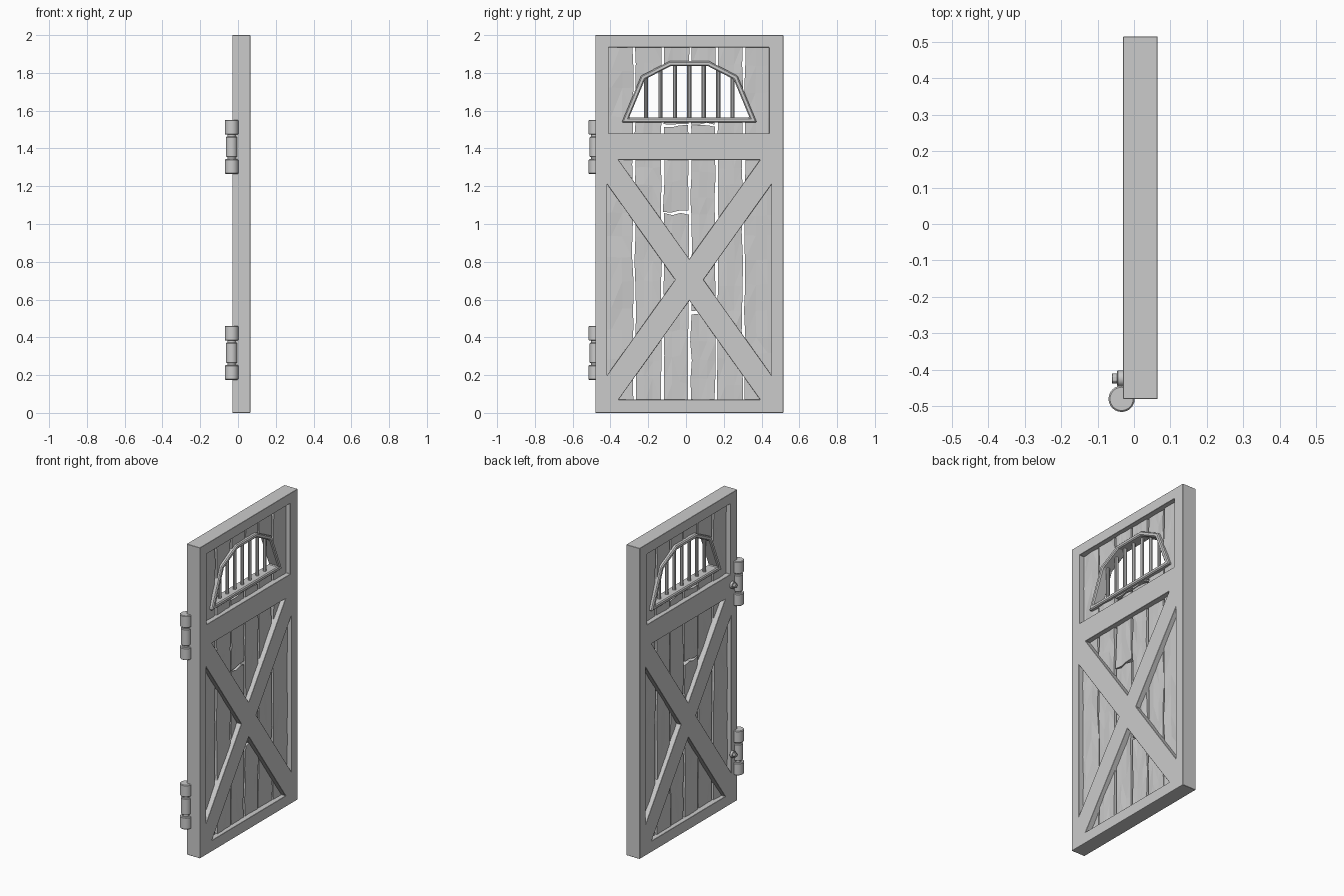
import bpy, bmesh, math, random
from mathutils import Vector

random.seed(4)
if "Cube" in bpy.data.objects:
    bpy.data.objects.remove(bpy.data.objects["Cube"], do_unlink=True)

grey = bpy.data.materials.new("plain_grey")
grey.use_nodes = True
GREY = (0.6, 0.6, 0.6, 1)
grey.diffuse_color = GREY
grey.node_tree.nodes["Principled BSDF"].inputs["Base Color"].default_value = GREY

MID_X = 0.0175          # middle of the door thickness
MID_Y = 0.0175          # middle of the door width


def finish(bm, name):
    bmesh.ops.recalc_face_normals(bm, faces=bm.faces)
    mesh = bpy.data.meshes.new(name)
    bm.to_mesh(mesh)
    bm.free()
    mesh.materials.append(grey)
    obj = bpy.data.objects.new(name, mesh)
    bpy.context.collection.objects.link(obj)
    return obj


def prism(name, outline, half):
    """Extrude a (y, z) outline through the door, centred on its thickness."""
    bm = bmesh.new()
    face = bm.faces.new([bm.verts.new((MID_X - half, y, z)) for y, z in outline])
    geom = bmesh.ops.extrude_face_region(bm, geom=[face])["geom"]
    bmesh.ops.translate(bm, vec=(half * 2, 0, 0),
                        verts=[v for v in geom if isinstance(v, bmesh.types.BMVert)])
    return finish(bm, name)


def rect(y0, y1, z0, z1):
    return [(y0, z0), (y1, z0), (y1, z1), (y0, z1)]


def inset(outline, d):
    """Move every side of a counter-clockwise outline inwards by d."""
    pts = [Vector(p) for p in outline]
    result = []
    for i, p in enumerate(pts):
        a = (p - pts[i - 1]).normalized()
        b = (pts[(i + 1) % len(pts)] - p).normalized()
        na, nb = Vector((-a.y, a.x)), Vector((-b.y, b.x))
        result.append(p + (na + nb) * d / (1 + na.dot(nb)))
    return result


def cut(obj, cutter):
    mod = obj.modifiers.new("opening", 'BOOLEAN')
    mod.operation = 'DIFFERENCE'
    mod.solver = 'EXACT'
    mod.object = cutter
    cutter.hide_render = True
    cutter.hide_set(True)
    cutter.display_type = 'WIRE'


def bevel(obj, width):
    mod = obj.modifiers.new("chamfer", 'BEVEL')
    mod.width = width
    mod.segments = 1
    mod.limit_method = 'ANGLE'


# Door frame: one slab with a top opening and four triangles round the X brace
frame = prism("door_frame", rect(-0.48, 0.515, 0, 2), 0.0475)
cross_z = 0.705
openings = {
    "top": rect(-0.41, 0.44, 1.48, 1.935),
    "upper": [(MID_Y - 0.375, 1.34), (MID_Y, 0.815), (MID_Y + 0.375, 1.34)],
    "lower": [(MID_Y - 0.375, 0.07), (MID_Y + 0.375, 0.07), (MID_Y, 0.595)],
}
for side, name in ((-1, "near"), (1, "far")):
    openings[name] = [(MID_Y + side * 0.435, cross_z - 0.505),
                      (MID_Y + side * 0.075, cross_z),
                      (MID_Y + side * 0.435, cross_z + 0.505)]
for name, outline in openings.items():
    cut(frame, prism(name + "_opening_cutter", outline, 0.2))
bevel(frame, 0.009)

# Window surround
half_arch = [(0.358, 1.537), (0.255, 1.785), (0.105, 1.862)]
arch = [(MID_Y + y, z) for y, z in half_arch]
arch += [(MID_Y - y, z) for y, z in reversed(half_arch)]
window = prism("window_frame", arch, 0.037)
cut(window, prism("window_hole_cutter", inset(arch, 0.026), 0.2))
bevel(window, 0.006)
plank_cutter = prism("plank_window_cutter", inset(arch, 0.012), 0.2)

# Window bars
for i in range(7):
    y = MID_Y + (i - 3) * 0.0765
    top = 1.848 if abs(i - 3) < 2 else 1.83 if abs(i - 3) == 2 else 1.795
    bpy.ops.mesh.primitive_cylinder_add(vertices=10, radius=0.011, depth=top - 1.55,
                                        location=(MID_X, y, (top + 1.55) / 2))
    bar = bpy.context.object
    bar.name = f"window_bar_{i + 1}"
    bar.data.materials.append(grey)
    bpy.ops.object.shade_smooth_by_angle()


# Rough planks: rows of jittered points give ragged edges and hewn faces
def plank(name, y0, y1, z0, z1):
    rows = max(2, round((z1 - z0) / 0.13))
    cols = 3
    bm = bmesh.new()
    grids = []
    lean = [random.uniform(-0.004, 0.004) for _ in range(2)]
    edges = [(random.uniform(0, 0.009), random.uniform(0, 0.009)) for _ in range(rows + 1)]
    heights = [random.uniform(-0.025, 0.025) if 0 < r < rows else 0 for r in range(rows + 1)]
    ends = [random.uniform(-0.006, 0.006) for _ in range(cols + 1)]
    for side in (-1, 1):
        grid = []
        for r in range(rows + 1):
            a, b = y0 + 0.002 + edges[r][0], y1 - 0.002 - edges[r][1]
            z = z0 + (z1 - z0) * r / rows + heights[r]
            grid.append([bm.verts.new((
                MID_X + side * (0.017 + random.uniform(-0.004, 0.003)) + lean[0],
                a + (b - a) * c / cols, z + ends[c])) for c in range(cols + 1)])
        grids.append(grid)
        for r in range(rows):
            for c in range(cols):
                bm.faces.new((grid[r][c], grid[r][c + 1], grid[r + 1][c + 1], grid[r + 1][c]))
    rims = [[g[0] + [row[-1] for row in g[1:]] + g[-1][-2::-1]
             + [row[0] for row in g[-2:0:-1]] for g in grids]][0]
    count = len(rims[0])
    for i in range(count):
        j = (i + 1) % count
        bm.faces.new((rims[0][i], rims[0][j], rims[1][j], rims[1][i]))
    bmesh.ops.triangulate(bm, faces=bm.faces)
    obj = finish(bm, name)
    if z1 > 1.6:
        cut(obj, plank_cutter)


seams = [-0.46, -0.275, -0.125, 0.02, 0.16, 0.305, 0.495]
breaks = {2: [1.06, 1.525], 3: [0.53, 1.525]}
for i in range(6):
    stops = [0.03] + breaks.get(i, []) + [1.97]
    for k in range(len(stops) - 1):
        plank(f"plank_{i + 1}_{k + 1}", seams[i], seams[i + 1],
              stops[k] + 0.007, stops[k + 1] - 0.007)


# Hinges: two wide knuckles, a slimmer barrel, and a bolted lug
def cylinder(name, radius, depth, location, turn=0, sides=24, chamfer=0.004):
    bpy.ops.mesh.primitive_cylinder_add(vertices=sides, radius=radius, depth=depth,
                                        location=location, rotation=(0, turn, 0))
    obj = bpy.context.object
    obj.name = name
    obj.data.materials.append(grey)
    bevel(obj, chamfer)
    bpy.ops.object.shade_smooth_by_angle()


for label, z in (("lower", 0.318), ("upper", 1.408)):
    for end, name in ((-1, "bottom"), (1, "top")):
        cylinder(f"{label}_hinge_{name}_knuckle", 0.036, 0.078, (-0.034, -0.48, z + end * 0.104))
    cylinder(f"{label}_hinge_barrel", 0.03, 0.108, (-0.034, -0.48, z))
    cylinder(f"{label}_hinge_pin", 0.022, 0.2, (-0.034, -0.48, z))
    cylinder(f"{label}_hinge_washer", 0.022, 0.018, (-0.037, -0.424, z), math.pi / 2, 16, 0.002)
    cylinder(f"{label}_hinge_bolt", 0.015, 0.022, (-0.05, -0.424, z), math.pi / 2, 6, 0.002)
